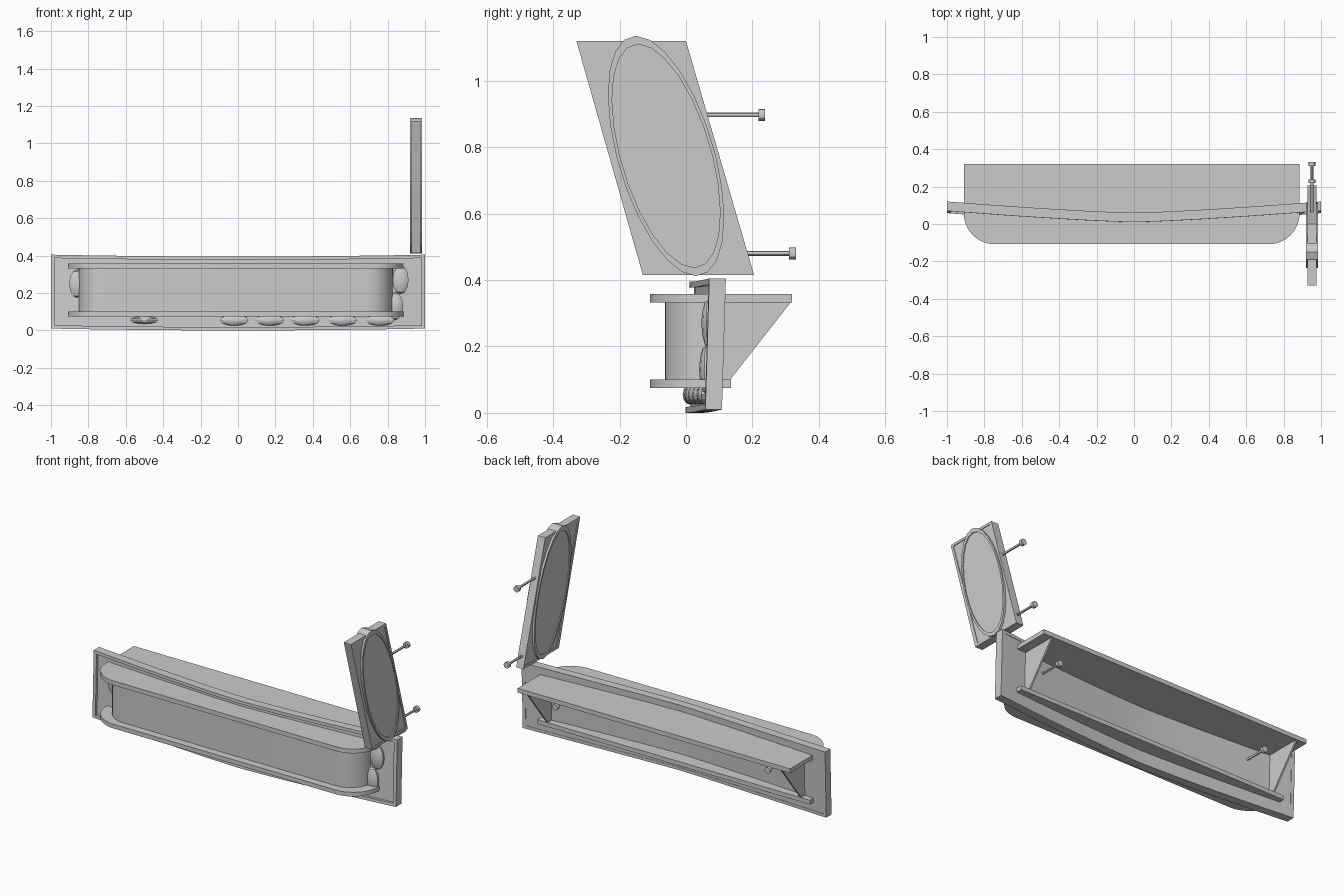
import bpy, bmesh
from math import sin, cos, pi

if "Cube" in bpy.data.objects:
    bpy.data.objects.remove(bpy.data.objects["Cube"])


def finish(bm, name, smooth=False):
    bmesh.ops.recalc_face_normals(bm, faces=bm.faces)
    me = bpy.data.meshes.new(name)
    bm.to_mesh(me)
    bm.free()
    ob = bpy.data.objects.new(name, me)
    bpy.context.collection.objects.link(ob)
    if smooth:
        bpy.context.view_layer.objects.active = ob
        ob.select_set(True)
        bpy.ops.object.shade_smooth_by_angle()
        ob.select_set(False)
    return ob


def loft(name, a, b, smooth=False):
    """Solid between two matching outlines."""
    bm = bmesh.new()
    va, vb = [bm.verts.new(p) for p in a], [bm.verts.new(p) for p in b]
    n = len(a)
    for i in range(n):
        j = (i + 1) % n
        bm.faces.new((va[i], va[j], vb[j], vb[i]))
    bm.faces.new(va)
    bm.faces.new(vb)
    return finish(bm, name, smooth)


def prism_z(name, pts, z0, z1, smooth=False):
    return loft(name, [(x, y, z0) for x, y in pts], [(x, y, z1) for x, y in pts], smooth)


def prism_x(name, pts, x0, x1, smooth=False):
    return loft(name, [(x0, y, z) for y, z in pts], [(x1, y, z) for y, z in pts], smooth)


def ring_x(name, outer, inner, x0, x1):
    """Frame with a hole, extruded along x."""
    bm = bmesh.new()
    loops = [[bm.verts.new((x, y, z)) for y, z in pts]
             for x, pts in ((x0, outer), (x1, outer), (x1, inner), (x0, inner))]
    n = len(outer)
    for k in range(4):
        p, q = loops[k], loops[(k + 1) % 4]
        for i in range(n):
            j = (i + 1) % n
            bm.faces.new((p[i], p[j], q[j], q[i]))
    return finish(bm, name)


# Bowed sign board: slab plus raised rim
def bow(x, z):
    return 0.01 + 0.06 * abs(x) ** 1.3 - 0.012 * (0.4 - z) / 0.4


def bowed_bar(name, x0, x1, z0, z1, d0, d1):
    bm = bmesh.new()
    n = max(1, round((x1 - x0) / 0.1))
    prev = None
    for i in range(n + 1):
        x = x0 + (x1 - x0) * i / n
        drop = 0.01 * (1 - x * x)
        ring = [bm.verts.new((x, bow(x, z) + d, z - drop))
                for z, d in ((z0, d0), (z1, d0), (z1, d1), (z0, d1))]
        if prev:
            for k in range(4):
                m = (k + 1) % 4
                bm.faces.new((prev[k], prev[m], ring[m], ring[k]))
        else:
            bm.faces.new(ring)
        prev = ring
    bm.faces.new(prev)
    return finish(bm, name, True)


bowed_bar("board_panel", -0.99, 0.99, 0.02, 0.395, 0.015, 0.048)
bowed_bar("board_rim_bottom", -1, 1, 0.01, 0.028, 0, 0.05)
bowed_bar("board_rim_top", -1, 1, 0.387, 0.405, 0, 0.05)
bowed_bar("board_rim_left", -1, -0.98, 0.01, 0.405, 0, 0.05)
bowed_bar("board_rim_right", 0.98, 1, 0.01, 0.405, 0, 0.05)


# Rounded outline helper: front corners are arcs
def front_arc(xl, xr, yf, r):
    pts = []
    for cx, a0 in ((xl + r, pi), (xr - r, 1.5 * pi)):
        for i in range(11):
            a = a0 + i * pi / 20
            pts.append((cx + r * cos(a), yf + r + r * sin(a)))
    return pts


# Upper and lower ledges
edge = front_arc(-0.91, 0.885, -0.108, 0.165)
prism_z("upper_ledge", [(-0.91, 0.32)] + edge + [(0.885, 0.32)], 0.332, 0.358, True)
prism_z("lower_ledge", [(-0.91, 0.135)] + edge + [(0.885, 0.135)], 0.075, 0.1, True)

# Curved box wall with triangular side cheeks behind it
outer = [(-0.852, 0.1)] + front_arc(-0.852, 0.828, -0.063, 0.14) + [(0.828, 0.1)]
inner = [(-0.842, 0.1)] + front_arc(-0.842, 0.818, -0.053, 0.13) + [(0.818, 0.1)]
prism_z("box_wall", outer + inner[::-1], 0.1, 0.332, True)
cheek = [(0.09, 0.1), (0.133, 0.1), (0.315, 0.332), (0.09, 0.332)]
prism_x("cheek_left", cheek, -0.852, -0.842)
prism_x("cheek_right", cheek, 0.818, 0.828)


# Weathered flakes on the board face
def flake(x, z, rx, rz):
    bm = bmesh.new()
    bmesh.ops.create_uvsphere(bm, u_segments=10, v_segments=6, radius=1)
    for v in bm.verts:
        v.co = (x + v.co.x * rx, bow(x, z) + 0.012 + v.co.y * 0.022, z + v.co.z * rz)
    finish(bm, "board_flake", True)


for x in (-0.5, -0.02, 0.17, 0.36, 0.56, 0.76):
    flake(x, 0.055, 0.08, 0.03 if x > -0.4 else 0.02)
for x, z in ((0.87, 0.27), (0.84, 0.13), (-0.86, 0.25)):
    flake(x, z, 0.045, 0.075)

# Slanted side sign with bordered panel
X0, X1, XC = 0.932, 0.972, 0.952
quad = [(-0.13, 0.415), (0.205, 0.415), (0.0, 1.12), (-0.33, 1.12)]
inset = [(-0.111, 0.43), (0.186, 0.43), (-0.011, 1.105), (-0.31, 1.105)]
ring_x("side_sign_border", quad, inset, X0 - 0.004, X1 + 0.004)
prism_x("side_sign_panel", inset, X0, X1)


# Oval face, sheared to follow the slant
def oval(k):
    return [(-0.06 + 0.15 * k * cos(t) - 0.25 * 0.362 * k * sin(t), 0.774 + 0.362 * k * sin(t))
            for t in (2 * pi * i / 24 for i in range(24))]


ring_x("oval_rim", oval(1), oval(0.93), 0.919, 0.984)
prism_x("oval_face", oval(0.94), 0.925, 0.978)


# Mounting bolts
def bolt(x, z, y0, y1):
    bm = bmesh.new()
    for r, a, b in ((0.007, y0, y1 - 0.01), (0.018, y1 - 0.02, y1)):
        res = bmesh.ops.create_cone(bm, cap_ends=True, segments=12, radius1=r, radius2=r, depth=b - a)
        for v in res["verts"]:
            p = v.co.copy()
            v.co = (x + p.x, (a + b) / 2 + p.z, z + p.y)
    finish(bm, "mounting_bolt", True)


bolt(XC, 0.898, 0.04, 0.238)
bolt(XC, 0.48, 0.16, 0.331)
for x in (-0.7, 0.7):
    bolt(x, 0.26, 0.06, 0.235)
